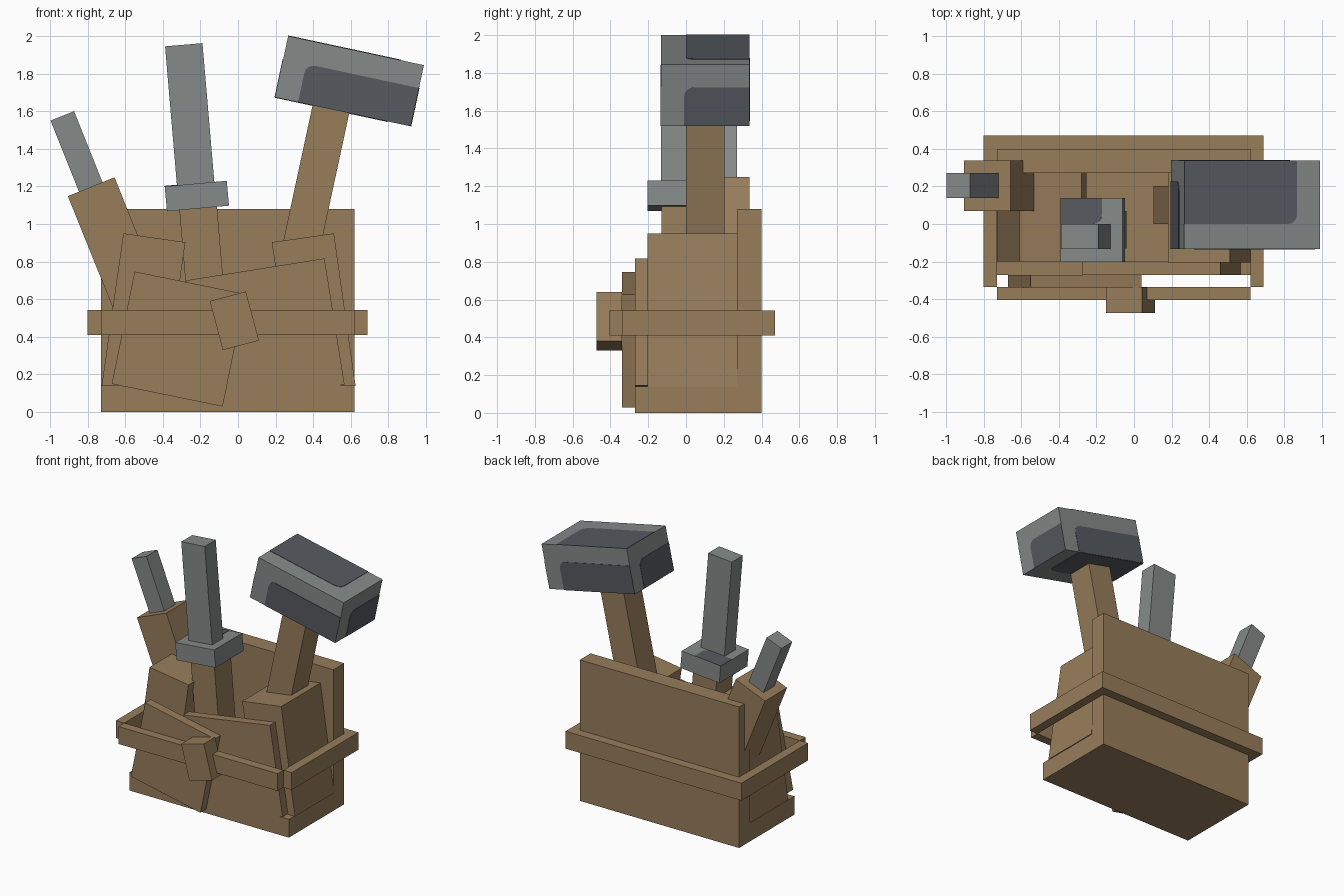
import bpy, bmesh, math
from mathutils import Vector, Matrix

if "Cube" in bpy.data.objects:
    bpy.data.objects.remove(bpy.data.objects["Cube"])


def material(name, rgb):
    m = bpy.data.materials.new(name)
    m.diffuse_color = (*rgb, 1)
    m.use_nodes = True
    m.node_tree.nodes["Principled BSDF"].inputs["Base Color"].default_value = m.diffuse_color
    return m


LEATHER = material("brown leather", (0.31, 0.205, 0.105))
STEEL = material("grey steel", (0.235, 0.255, 0.25))
DARK = material("dark steel", (0.093, 0.102, 0.118))


def frame(tl, tr):
    """Matrix whose x runs along the top edge and z runs up, from the top left corner."""
    ang = math.atan2(tr[1] - tl[1], tr[0] - tl[0])
    return Matrix.Translation((tl[0], 0, tl[1])) @ Matrix.Rotation(-ang, 4, 'Y')


def block(name, tl, tr, height, y0, y1, mat=LEATHER):
    """Box tilted about y, placed by the ends of its top edge in the xz plane."""
    width = math.dist(tl, tr)
    bm = bmesh.new()
    bmesh.ops.create_cube(bm, size=1)
    for v in bm.verts:
        v.co = Vector(((v.co.x + 0.5) * width,
                       y0 + (v.co.y + 0.5) * (y1 - y0),
                       (v.co.z - 0.5) * height))
    return finish(name, bm, frame(tl, tr), mat)


def finish(name, bm, matrix, mat):
    bmesh.ops.recalc_face_normals(bm, faces=bm.faces)
    me = bpy.data.meshes.new(name)
    bm.to_mesh(me)
    bm.free()
    me.materials.append(mat)
    ob = bpy.data.objects.new(name, me)
    ob.matrix_world = matrix
    bpy.context.collection.objects.link(ob)
    return ob


def patch(name, matrix, corner, du, dv, normal):
    """Thin dark plate with one rounded corner, spanned by du and dv from that corner."""
    corner, du, dv, normal = map(Vector, (corner, du, dv, normal))
    r = 0.05
    a, b = du.normalized() * r, dv.normalized() * r
    arc = [corner + a * (1 - math.sin(t)) + b * (1 - math.cos(t))
           for t in (i * math.pi / 8 for i in range(5))]
    bm = bmesh.new()
    low = [p - normal * 0.002 for p in arc + [corner + dv, corner + du + dv, corner + du]]
    face = bm.faces.new([bm.verts.new(p) for p in low])
    ext = bmesh.ops.extrude_face_region(bm, geom=[face])
    new = [g for g in ext["geom"] if isinstance(g, bmesh.types.BMVert)]
    bmesh.ops.translate(bm, verts=new, vec=normal * 0.005)
    return finish(name, bm, matrix, DARK)


# Bag: base and back wall
block("bag_base", (-0.73, 0.14), (0.62, 0.14), 0.14, -0.27, 0.40)
block("back_wall", (-0.73, 1.08), (0.62, 1.08), 1.08, 0.27, 0.40)

# Pouches and overlapping front flaps
block("left_pouch", (-0.61, 0.95), (-0.28, 0.903), 0.82, -0.20, 0.27)
block("right_pouch", (0.18, 0.903), (0.51, 0.95), 0.82, -0.205, 0.27)
block("right_flap", (-0.275, 0.70), (0.46, 0.817), 0.68, -0.27, -0.20)
block("left_flap", (-0.55, 0.747), (0.04, 0.627), 0.61, -0.338, -0.27)

# Strap around the bag, with its buckle
for name, x0, x1, y0, y1 in (("strap_front", -0.73, 0.62, -0.405, -0.335),
                             ("strap_back", -0.80, 0.69, 0.40, 0.472),
                             ("strap_left", -0.80, -0.73, -0.335, 0.40),
                             ("strap_right", 0.62, 0.69, -0.335, 0.40)):
    block(name, (x0, 0.542), (x1, 0.542), 0.133, y0, y1)
block("buckle", (-0.15, 0.59), (0.042, 0.641), 0.27, -0.474, -0.338)

# Knife
block("knife_handle", (-0.905, 1.148), (-0.657, 1.248), 1.08, 0.07, 0.337)
block("knife_blade", (-0.997, 1.55), (-0.872, 1.60), 0.42, 0.137, 0.27, STEEL)

# Chisel
block("chisel_handle", (-0.313, 1.09), (-0.113, 1.107), 0.86, -0.13, 0.07)
guard = block("chisel_guard", (-0.39, 1.20), (-0.06, 1.23), 0.133, -0.203, 0.137, STEEL)
block("chisel_blade", (-0.388, 1.945), (-0.189, 1.962), 0.75, -0.133, 0.0, STEEL)
patch("guard_patch", guard.matrix_basis, (0.22, 0.0, 0), (-0.22, 0, 0), (0, 0.137, 0), (0, 0, 1))

# Hammer
tl, tr, W, H, Y0, Y1 = (0.267, 2.0), (0.989, 1.845), 0.738, 0.333, -0.133, 0.337
block("hammer_handle", (0.405, 1.67), (0.60, 1.628), 1.43, 0.0, 0.203)
block("hammer_head", tl, tr, H, Y0, Y1, STEEL)
M = frame(tl, tr)
down, t = (0, 0, 0.125 - H), 0.125
patch("head_patch_front", M, (t, Y0, -t), (W - t, 0, 0), down, (0, -1, 0))
patch("head_patch_back", M, (W - t, Y1, -t), (t - W, 0, 0), down, (0, 1, 0))
patch("head_patch_right", M, (W, -0.01, -t), (0, Y1 + 0.01, 0), down, (1, 0, 0))
patch("head_patch_left", M, (0, 0.225, -t), (0, Y0 - 0.225, 0), down, (-1, 0, 0))
patch("head_patch_top", M, (W - t, 0.0, 0), (t - W, 0, 0), (0, Y1, 0), (0, 0, 1))
patch("head_patch_bottom", M, (W - t, 0.0, -H), (t - W, 0, 0), (0, Y1, 0), (0, 0, -1))
